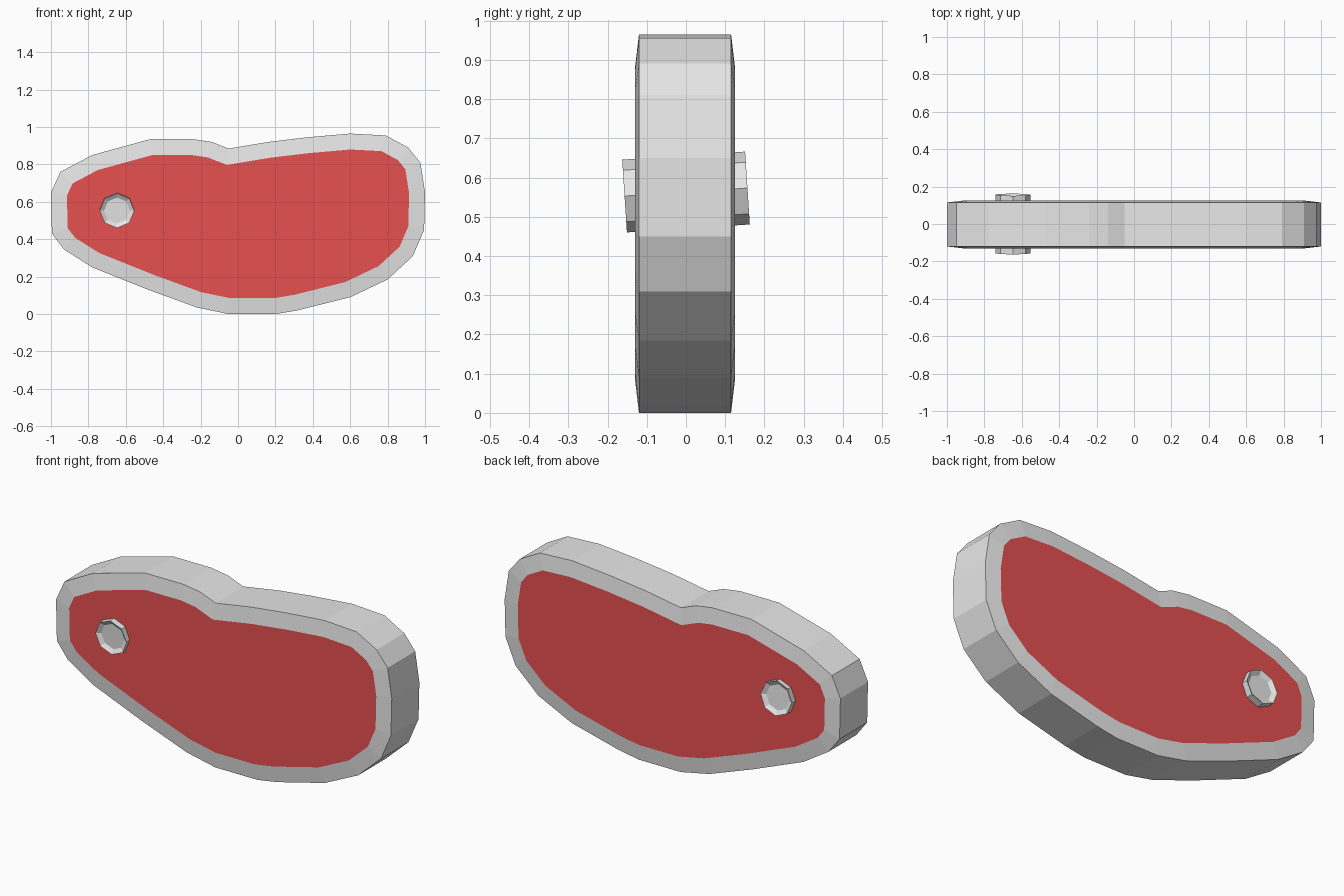
import bpy, bmesh, math
from mathutils import Matrix, Vector

if "Cube" in bpy.data.objects:
    bpy.data.objects.remove(bpy.data.objects["Cube"], do_unlink=True)


def material(name, color):
    mat = bpy.data.materials.new(name)
    mat.use_nodes = True
    mat.diffuse_color = color
    for node in mat.node_tree.nodes:
        if node.type == 'BSDF_PRINCIPLED':
            node.inputs["Base Color"].default_value = color
    return mat


def finish(name, bm, materials):
    mesh = bpy.data.meshes.new(name)
    bm.to_mesh(mesh)
    bm.free()
    for mat in materials:
        mesh.materials.append(mat)
    obj = bpy.data.objects.new(name, mesh)
    bpy.context.collection.objects.link(obj)
    return obj


def inset_and_push(bm, face, width, push):
    """Inset one end face, then move its centre along the face normal."""
    normal = face.normal.copy()
    bmesh.ops.inset_region(bm, faces=[face], thickness=width, use_even_offset=True)
    bmesh.ops.translate(bm, verts=face.verts[:], vec=normal * push)


light_grey = material("light grey", (0.8, 0.8, 0.8, 1))
meat_red = material("meat red", (0.8, 0.08, 0.08, 1))

# Slab outline (x, z), clockwise from the narrow end
outline = [(-1, .65), (-.95, .76), (-.78, .85), (-.47, .935), (-.24, .935),
           (-.14, .92), (-.05, .885), (.16, .92), (.37, .945), (.6, .965),
           (.79, .955), (.91, .89), (.975, .81), (1, .65), (.995, .45),
           (.935, .31), (.8, .185), (.6, .09), (.32, .02), (.2, 0),
           (-.05, 0), (-.22, .035), (-.48, .13), (-.78, .25),
           (-.93, .345), (-.995, .43)]

# Steak: fat rim sloping up to a raised meat face on both sides
FRONT, BACK = -.12, .115
bm = bmesh.new()
front = bm.faces.new([bm.verts.new((x, FRONT, z)) for x, z in outline])
back = bm.faces.new([bm.verts.new((x, BACK, z)) for x, z in outline])
n = len(outline)
fv, bv = list(front.verts), list(back.verts)
for i in range(n):
    j = (i + 1) % n
    bm.faces.new((fv[i], fv[j], bv[j], bv[i]))
bmesh.ops.recalc_face_normals(bm, faces=bm.faces[:])
bm.normal_update()
for face in (front, back):
    inset_and_push(bm, face, .085, .01)
    face.material_index = 1
finish("steak", bm, [light_grey, meat_red])

# Bone: slightly tilted octagonal rod with hollowed ends
bm = bmesh.new()
bmesh.ops.create_cone(bm, cap_ends=True, segments=8, radius1=.093,
                      radius2=.093, depth=.314)
bm.normal_update()
for cap in [f for f in bm.faces if len(f.verts) == 8]:
    inset_and_push(bm, cap, .022, -.015)
axis = Vector((0, 1, .065))
turn = Vector((0, 0, 1)).rotation_difference(axis).to_matrix().to_4x4()
bm.transform(Matrix.Translation((-.647, 0, .563)) @ turn)
finish("bone", bm, [light_grey])
